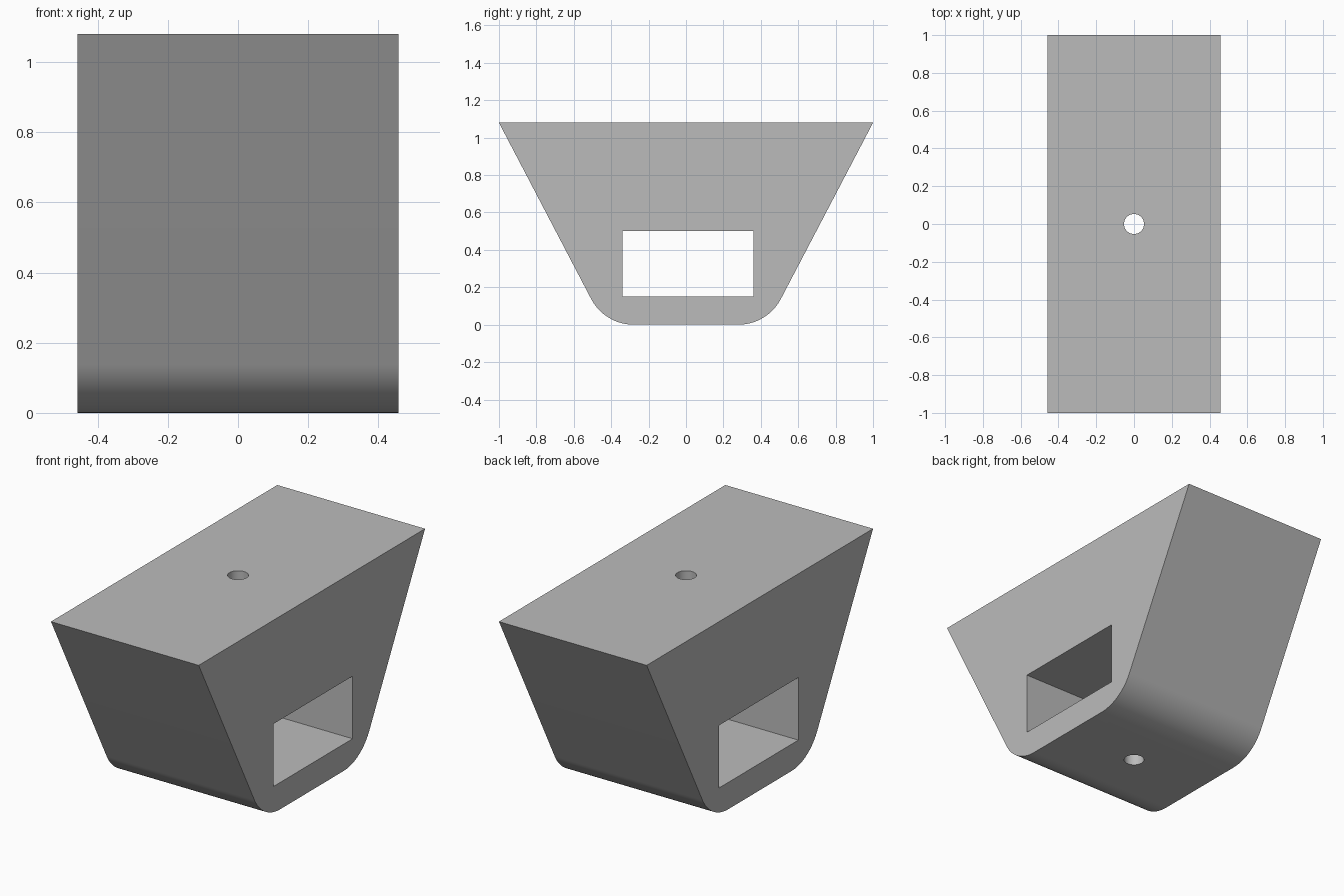
import bpy
import bmesh
from math import atan2, cos, sin, tan, pi, radians

if "Cube" in bpy.data.objects:
    bpy.data.objects.remove(bpy.data.objects["Cube"])

HEIGHT, WIDTH = 1.08, 0.914
TOP, FOOT, RADIUS = 1.0, 0.435, 0.258   # half lengths and corner radius

grey = bpy.data.materials.new("plain grey")
grey.use_nodes = True
grey.diffuse_color = (0.5, 0.5, 0.5, 1)
grey.node_tree.nodes["Principled BSDF"].inputs["Base Color"].default_value = (0.5, 0.5, 0.5, 1)


def prism(name, profile):
    """Extrude a (y, z) outline across the full width."""
    bm = bmesh.new()
    face = bm.faces.new([bm.verts.new((-WIDTH / 2, y, z)) for y, z in profile])
    ext = bmesh.ops.extrude_face_region(bm, geom=[face])
    verts = [v for v in ext["geom"] if isinstance(v, bmesh.types.BMVert)]
    bmesh.ops.translate(bm, verts=verts, vec=(WIDTH, 0, 0))
    bmesh.ops.recalc_face_normals(bm, faces=bm.faces)
    mesh = bpy.data.meshes.new(name)
    bm.to_mesh(mesh)
    bm.free()
    obj = bpy.data.objects.new(name, mesh)
    bpy.context.collection.objects.link(obj)
    mesh.materials.append(grey)
    return obj


# Tapered body with rounded lower corners
slope = atan2(HEIGHT, TOP - FOOT)
centre_y = FOOT - RADIUS * tan(slope / 2)
steps = 20
half = [(centre_y + RADIUS * sin(slope * i / steps),
         RADIUS - RADIUS * cos(slope * i / steps)) for i in range(steps + 1)]
half.append((TOP, HEIGHT))
body = prism("tapered_block", half + [(-y, z) for y, z in reversed(half)])

# Rectangular slot running from side to side
slot = prism("slot_cutter", [(-0.34, 0.15), (0.36, 0.15), (0.36, 0.5), (-0.34, 0.5)])
slot.scale.x = 1.2

# Vertical bolt hole
bpy.ops.mesh.primitive_cylinder_add(vertices=48, radius=0.053, depth=2, location=(0, 0, HEIGHT / 2))
hole = bpy.context.object
hole.name = "hole_cutter"
hole.data.materials.append(grey)

bpy.ops.object.select_all(action="DESELECT")
body.select_set(True)
bpy.context.view_layer.objects.active = body
for cutter in (slot, hole):
    cutter.hide_render = True
    cut = body.modifiers.new(cutter.name, "BOOLEAN")
    cut.operation = "DIFFERENCE"
    cut.solver = "EXACT"
    cut.object = cutter
    bpy.ops.object.modifier_apply(modifier=cut.name)
    bpy.data.objects.remove(cutter)

bpy.ops.object.shade_smooth_by_angle(angle=radians(30))
